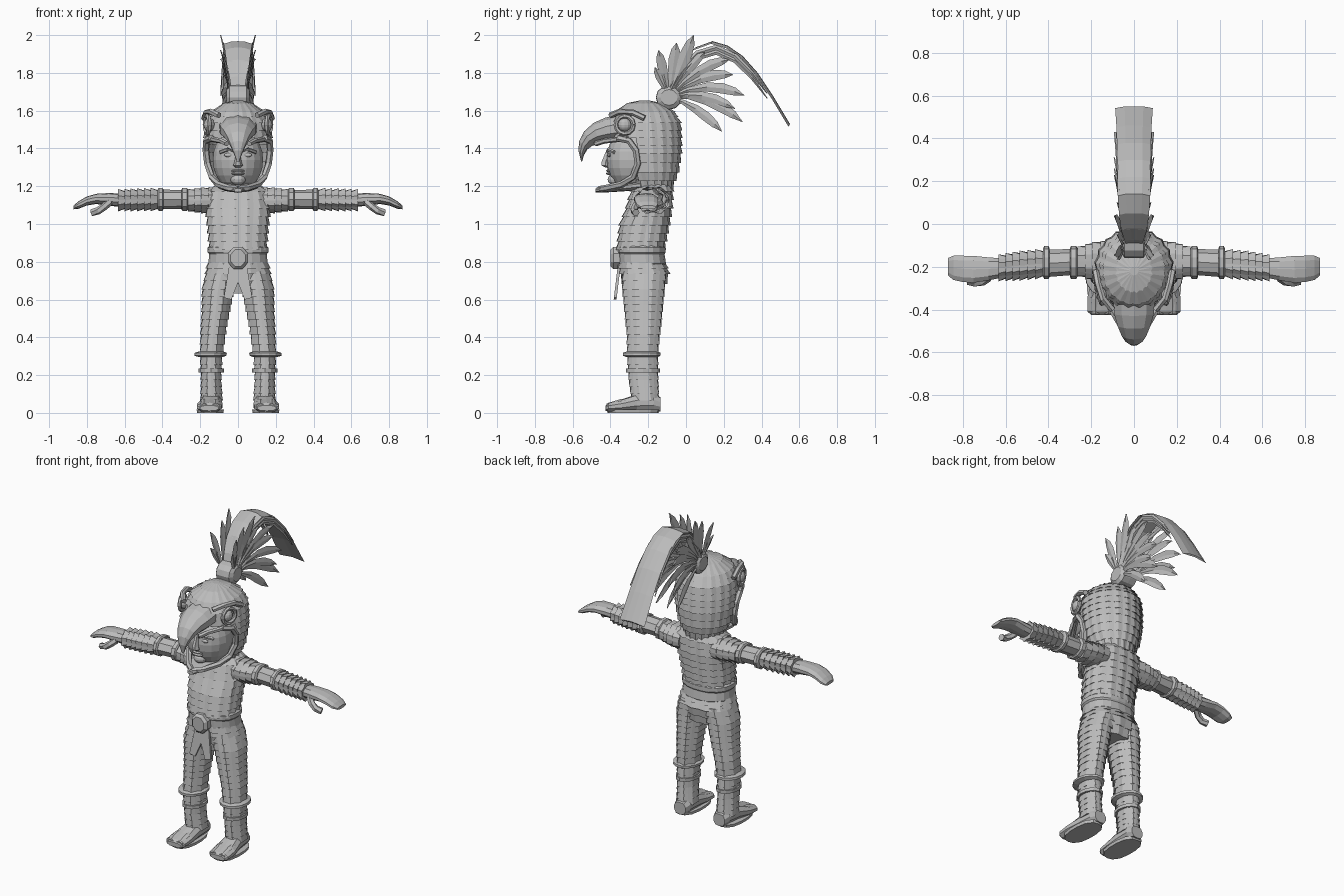
import bpy, bmesh, math
from mathutils import Vector

grey = bpy.data.materials.new("stone_grey")
grey.diffuse_color = (0.5, 0.5, 0.5, 1)


def finish(name, bm, mirror=False):
    bmesh.ops.recalc_face_normals(bm, faces=bm.faces)
    me = bpy.data.meshes.new(name)
    bm.to_mesh(me)
    bm.free()
    me.materials.append(grey)
    ob = bpy.data.objects.new(name, me)
    bpy.context.collection.objects.link(ob)
    if mirror:
        ob.modifiers.new("mirror", 'MIRROR').use_mirror_merge = False
    return ob


def skin(name, rings, mirror=False, cut=None):
    """Bridge rings of points into a capped body; cut removes faces by rule."""
    bm = bmesh.new()
    loops = [[bm.verts.new(p) for p in r] for r in rings]
    n = len(loops[0])
    for a, b in zip(loops, loops[1:]):
        for i in range(n):
            j = (i + 1) % n
            bm.faces.new((a[i], a[j], b[j], b[i]))
    bm.faces.new(loops[0])
    bm.faces.new(loops[-1])
    if cut:
        bad = [f for f in bm.faces if cut(f.calc_center_median())]
        bmesh.ops.delete(bm, geom=bad, context='FACES')
    return finish(name, bm, mirror)


def ring(axis, t, a, b, ra, rb, n, flare=0.0, power=2.0):
    """Ring across an axis; flare pushes out every second point as a scale tip."""
    pts = []
    for i in range(n):
        th = 2 * math.pi * i / n + (math.pi / n if power > 2 else 0)
        c, s = math.cos(th), math.sin(th)
        k = (abs(c) ** power + abs(s) ** power) ** (-1 / power)
        f = flare if i % 2 else flare * 0.35
        u, v = a + c * k * (ra + f), b + s * k * (rb + f)
        pts.append({'x': (t, u, v), 'y': (u, t, v), 'z': (u, v, t)}[axis])
    return pts


def tube(name, axis, keys, n=12, mirror=False, power=2.0):
    """Plain loft through keys (t, centre a, centre b, radius a, radius b)."""
    return skin(name, [ring(axis, *k, n, 0, power) for k in keys], mirror)


def scales(name, axis, keys, rows, n, flare, mirror=False, power=2.0, cut=None):
    """Loft broken into overlapping rows of pointed scales."""
    st = []
    for k0, k1, r in zip(keys, keys[1:], rows):
        st += [[p + (q - p) * i / r for p, q in zip(k0, k1)] for i in range(r)]
    st.append(list(keys[-1]))
    rings = []
    for k0, k1 in zip(st, st[1:]):
        over = [k1[0] + (k1[0] - k0[0]) * 0.15] + k1[1:]
        rings.append(ring(axis, *k0, n, 0, power))
        rings.append(ring(axis, *over, n, flare, power))
    return skin(name, rings, mirror, cut)


def ball(name, loc, size, mirror=False, seg=12):
    bm = bmesh.new()
    bmesh.ops.create_uvsphere(bm, u_segments=seg, v_segments=seg * 2 // 3, radius=1)
    for v in bm.verts:
        v.co = Vector(loc) + Vector(v.co[i] * size[i] for i in range(3))
    return finish(name, bm, mirror)


def cord(name, pts, radius, mirror=False):
    """Square-section cord along a path."""
    pts = [Vector(p) for p in pts]
    rings = []
    for i, p in enumerate(pts):
        d = (pts[min(i + 1, len(pts) - 1)] - pts[max(i - 1, 0)]).normalized()
        side = d.cross(Vector((1, 0.3, 0.1))).normalized()
        up = d.cross(side)
        rings.append([p + radius * (side * math.cos(t) + up * math.sin(t))
                      for t in [math.pi / 3 * k for k in range(6)]])
    return skin(name, rings, mirror)


# Torso, pelvis and neck
scales("torso", 'z', [(1.225, 0, -.16, .09, .065), (1.18, 0, -.18, .155, .105),
                      (1.09, 0, -.195, .165, .115), (1.0, 0, -.22, .155, .125),
                      (.87, 0, -.24, .145, .12)], [1, 2, 2, 3], 32, .014, power=2.4)
tube("neck", 'z', [(1.15, 0, -.18, .08, .07), (1.3, 0, -.2, .09, .09)])
scales("pelvis", 'z', [(.80, 0, -.235, .155, .12), (.74, 0, -.22, .165, .125),
                       (.64, 0, -.22, .12, .09)], [2, 2], 24, .014, power=2.4)

# Belt with buckle and split loincloth
tube("belt", 'z', [(.885, 0, -.235, .15, .115), (.875, 0, -.235, .162, .128), (.85, 0, -.235, .162, .128),
                   (.84, 0, -.235, .153, .122), (.79, 0, -.23, .158, .125), (.775, 0, -.23, .15, .118)], 20, power=2.4)
tube("buckle", 'y', [(-.33, 0, .82, .055, .06), (-.385, 0, .82, .055, .06),
                     (-.4, 0, .82, .04, .045)], 8, power=3)
bm = bmesh.new()
outline = [(-.045, .79), (.045, .79), (.075, .61), (.035, .60), (0, .69), (-.035, .60), (-.075, .61)]
cloth = bm.faces.new([bm.verts.new((x, -.36 - (.79 - z) * .12, z)) for x, z in outline])
ext = bmesh.ops.extrude_face_region(bm, geom=[cloth])
for v in ext["geom"]:
    if isinstance(v, bmesh.types.BMVert):
        v.co.y += .015
finish("loincloth", bm)

# Legs: scaled thigh and shin with bands
scales("thigh", 'z', [(.75, .085, -.22, .08, .115), (.66, .105, -.225, .082, .11), (.54, .118, -.225, .07, .098),
                      (.42, .132, -.225, .062, .085), (.32, .14, -.23, .056, .078)],
       [2, 3, 3, 2], 16, .014, True)
tube("knee_band", 'z', [(.325, .142, -.232, .065, .085), (.318, .144, -.235, .085, .102),
                        (.303, .146, -.235, .085, .102), (.295, .144, -.232, .062, .085)], 14, True)
scales("shin", 'z', [(.30, .142, -.23, .056, .08), (.18, .142, -.225, .05, .076),
                     (.07, .14, -.215, .055, .07)], [3, 3], 16, .011, True)
tube("shin_band", 'z', [(.235, .142, -.228, .067, .09), (.215, .142, -.228, .067, .09)], 12, True)

# Feet: shoe, sole and split toe cap
tube("shoe", 'y', [(-.135, .138, .045, .04, .038), (-.17, .138, .055, .052, .045), (-.26, .142, .052, .058, .046),
                   (-.34, .15, .038, .068, .034), (-.41, .152, .03, .066, .024),
                   (-.425, .152, .025, .05, .014)], 10, True, 3)
tube("sole", 'z', [(0, .147, -.28, .07, .135), (.018, .147, -.28, .073, .14)], 14, True, 2.6)
for x in (.12, .18):
    tube("toe", 'y', [(-.29, x, .05, .02, .03), (-.35, x, .042, .029, .03), (-.42, x, .03, .026, .02)], 8, True)

# Arms: shoulder scales, bands, scaled forearm, hand
scales("shoulder", 'x', [(.11, -.17, 1.125, .09, .065), (.19, -.175, 1.125, .085, .062),
                         (.26, -.175, 1.125, .062, .052)], [2, 2], 16, .013, True)
tube("upper_arm", 'x', [(.24, -.175, 1.13, .06, .05), (.42, -.185, 1.13, .064, .052)], 8, True)
for x0, x1 in ((.265, .30), (.395, .425)):
    tube("arm_band", 'x', [(x0, -.18, 1.13, .068, .056), (x0 + .006, -.18, 1.13, .078, .064),
                           (x1 - .006, -.18, 1.13, .078, .064), (x1, -.18, 1.13, .068, .056)], 10, True)
scales("forearm", 'x', [(.42, -.185, 1.13, .057, .048), (.53, -.195, 1.128, .058, .048),
                        (.63, -.205, 1.126, .05, .045)], [3, 3], 16, .019, True)
tube("hand", 'x', [(.61, -.205, 1.125, .045, .035), (.68, -.21, 1.13, .055, .034), (.75, -.212, 1.133, .064, .027),
                   (.80, -.21, 1.122, .063, .024), (.845, -.205, 1.10, .058, .02),
                   (.87, -.2, 1.088, .042, .01)], 10, True, 2.5)
cord("thumb", [(.68, -.25, 1.115), (.71, -.27, 1.09), (.74, -.275, 1.07), (.775, -.265, 1.06)], .02, True)

# Helmet of scales with a face opening
scales("helmet", 'z', [(1.655, 0, -.22, .02, .02), (1.64, 0, -.22, .075, .09), (1.60, 0, -.218, .135, .15),
                       (1.54, 0, -.213, .168, .18), (1.46, 0, -.207, .174, .178), (1.38, 0, -.202, .17, .172),
                       (1.28, 0, -.195, .15, .15), (1.19, 0, -.18, .105, .10)],
       [1, 1, 2, 2, 2, 2, 2], 40, .014, cut=lambda c: c.z < 1.46 and c.y < -.26)
cord("face_rim", [(.14, -.36, 1.455), (.168, -.30, 1.44), (.17, -.265, 1.39), (.162, -.255, 1.32),
                  (.14, -.28, 1.25), (.105, -.34, 1.21), (.05, -.42, 1.19), (0, -.46, 1.183)], .018, True)
tube("lower_beak", 'y', [(-.24, 0, 1.205, .11, .025), (-.33, 0, 1.195, .105, .022),
                         (-.41, 0, 1.185, .06, .017), (-.48, 0, 1.178, .02, .01)], 10, power=3)

# Face
ball("face", (0, -.285, 1.34), (.135, .137, .165), seg=18)
ball("chin", (0, -.38, 1.235), (.04, .035, .03))
skin("nose", [ring('z', 1.40, 0, -.40, .012, .02, 6), ring('z', 1.33, 0, -.425, .018, .025, 6),
              ring('z', 1.31, 0, -.425, .026, .025, 6), ring('z', 1.30, 0, -.415, .016, .015, 6)])
for z in (1.282, 1.267):
    ball("lip", (0, -.405, z), (.036, .018, .008))
ball("face_eye", (.05, -.405, 1.365), (.024, .01, .011), True)
cord("face_brow", [(.015, -.415, 1.385), (.055, -.41, 1.395), (.095, -.38, 1.38)], .01, True)

# Hooked upper beak: top point, bottom point, half width
beak = [(-.34, 1.585, -.31, 1.44, .105), (-.43, 1.562, -.41, 1.43, .097), (-.49, 1.535, -.46, 1.425, .08),
        (-.54, 1.49, -.495, 1.415, .06), (-.565, 1.44, -.522, 1.395, .042),
        (-.57, 1.39, -.54, 1.365, .024), (-.555, 1.33, -.55, 1.33, .006)]
rings = []
for y0, z0, y1, z1, w in beak:
    top, bot = Vector((0, y0, z0)), Vector((0, y1, z1))
    rings.append([(top + bot) / 2 + (top - bot) / 2 * math.cos(t) + Vector((w * math.sin(t), 0, 0))
                  for t in [math.pi / 5 * k for k in range(10)]])
skin("upper_beak", rings)
cord("beak_edge", [(.165, -.31, 1.455), (.12, -.38, 1.445), (.09, -.43, 1.44), (.06, -.48, 1.425)], .014, True)

# Bird eyes with rim and brow
ball("bird_eye", (.152, -.325, 1.525), (.03, .036, .036), True)
cord("eye_rim", [(.163 + .012 * math.cos(t), -.325 + .047 * math.cos(t), 1.525 + .047 * math.sin(t))
                 for t in [math.pi / 6 * k for k in range(13)]], .012, True)
cord("bird_brow", [(.10, -.40, 1.575), (.145, -.35, 1.595), (.168, -.28, 1.59), (.18, -.22, 1.56)], .016, True)

# Crest mount
tube("crest_disc", 'x', [(0, -.09, 1.67, .07, .065), (.045, -.09, 1.67, .068, .063),
                         (.06, -.09, 1.67, .045, .042)], 12, True)


def feather(name, path, widths, x0, x1):
    """Flat blade along a (y, z) path, leaning outward from x0 to x1."""
    bm = bmesh.new()
    last, n = None, len(path)
    for i, (y, z) in enumerate(path):
        a, b = path[max(i - 1, 0)], path[min(i + 1, n - 1)]
        d = Vector((0, b[0] - a[0], b[1] - a[1])).normalized()
        side = Vector((0, -d.z, d.y)) * widths[i]
        p = Vector((x0 + (x1 - x0) * i / (n - 1), y, z))
        row = [bm.verts.new(p + q) for q in (side, Vector((.006, 0, 0)), -side)]
        if last:
            for k in (0, 1):
                bm.faces.new((last[k], last[k + 1], row[k + 1], row[k]))
        last = row
    finish(name, bm, True)


# Fan of short feathers: tip y, tip z, half width, downward bend
fan = [(-.165, 1.83, .02, 0), (-.145, 1.92, .026, 0), (-.05, 1.96, .03, 0), (.04, 2.0, .032, 0),
       (.10, 1.91, .025, .02), (.23, 1.87, .028, .04), (.25, 1.79, .028, .04), (.31, 1.68, .028, .05),
       (.30, 1.54, .028, .05), (.26, 1.61, .025, .04), (.19, 1.49, .026, .03)]
for k, (ty, tz, w, bend) in enumerate(fan):
    path = [(-.09 + (ty + .09) * t, 1.67 + (tz - 1.67) * t + bend * 4 * t * (1 - t))
            for t in (0, .25, .5, .7, .87, 1)]
    feather("fan_feather", path, [w * f for f in (.25, .45, .85, 1, .75, .03)], .04, .075 + .014 * (k % 2))

# Long thin side plumes
for s in (0, .025):
    feather("side_plume", [(-.09, 1.69), (-.02, 1.83 - s), (.06, 1.905 - s), (.16, 1.935 - s), (.26, 1.89 - s),
                           (.35, 1.80 - s), (.43, 1.69 - s)],
            [.006, .012, .014, .014, .013, .01, .002], .05, .088 - s / 3)

# Long trailing tail plume with a raised spine
tail = [(-.10, 1.69, .03), (-.07, 1.79, .045), (-.02, 1.87, .06), (.05, 1.935, .07), (.14, 1.968, .076),
        (.22, 1.945, .078), (.30, 1.89, .078), (.38, 1.80, .08), (.46, 1.68, .082), (.55, 1.53, .088)]
rings = []
for y, z, w in tail:
    rings.append([(-w, y - .008, z - .014), (-w / 2, y, z - .003), (0, y, z), (w / 2, y, z - .003),
                  (w, y - .008, z - .014), (0, y - .004, z - .008)])
skin("tail_plume", rings)
